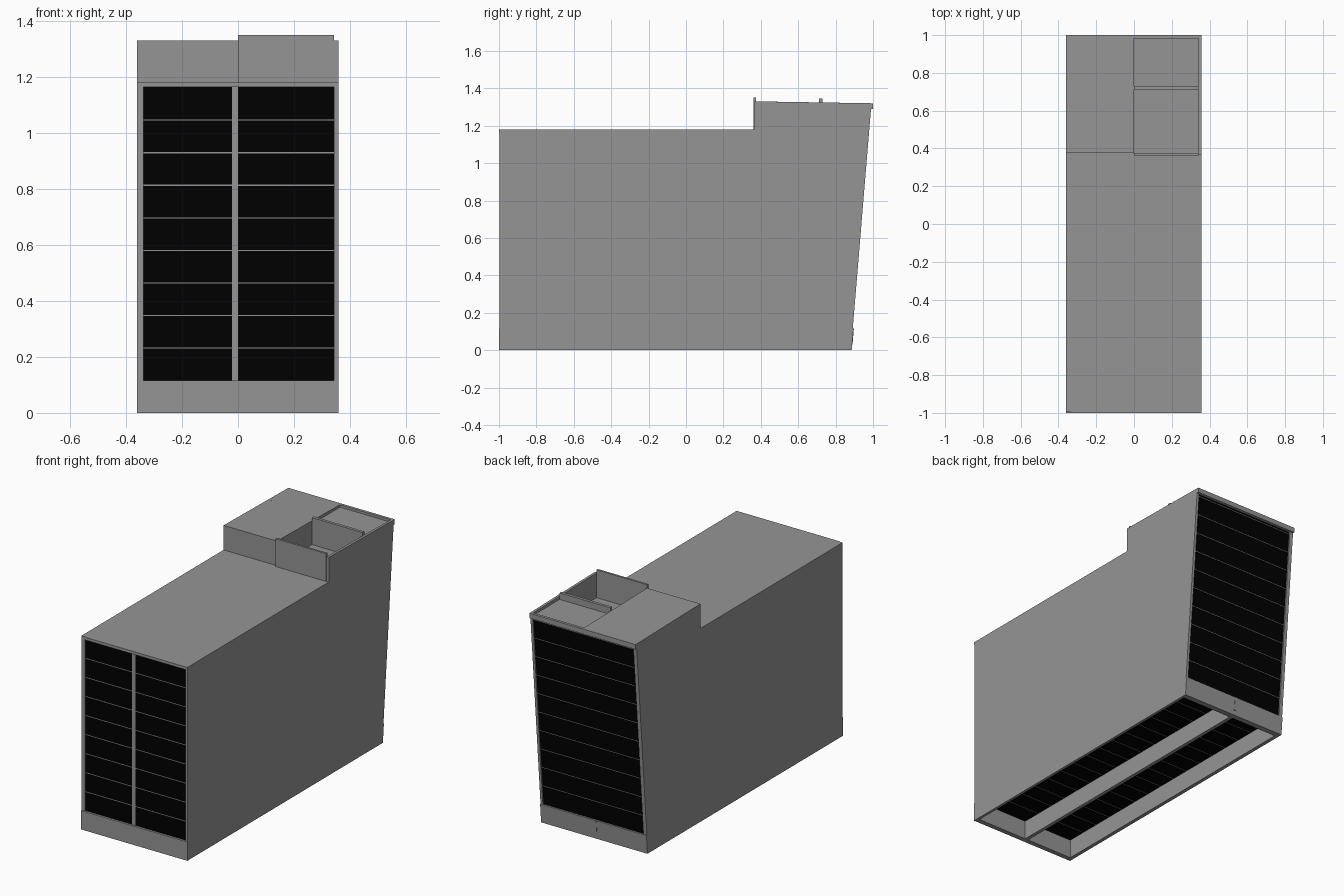
import bpy

if "Cube" in bpy.data.objects:
    bpy.data.objects.remove(bpy.data.objects["Cube"])


def material(name, v):
    m = bpy.data.materials.new(name)
    m.diffuse_color = (v, v, v, 1)
    m.use_nodes = True
    m.node_tree.nodes["Principled BSDF"].inputs["Base Color"].default_value = m.diffuse_color
    return m


black = material("dark_glass", 0.0)
grey = material("concrete", 0.3)


def prism(name, pts, x0, x1, mat=grey):
    """Extrude a (y, z) profile from x0 to x1."""
    n = len(pts)
    verts = [(x, y, z) for x in (x0, x1) for y, z in pts]
    faces = [tuple(range(n))[::-1], tuple(range(n, 2 * n))]
    faces += [(i, (i + 1) % n, n + (i + 1) % n, n + i) for i in range(n)]
    me = bpy.data.meshes.new(name)
    me.from_pydata(verts, [], faces)
    ob = bpy.data.objects.new(name, me)
    bpy.context.collection.objects.link(ob)
    bpy.context.view_layer.objects.active = ob
    bpy.ops.object.mode_set(mode='EDIT')
    bpy.ops.mesh.select_all(action='SELECT')
    bpy.ops.mesh.normals_make_consistent(inside=False)
    bpy.ops.object.mode_set(mode='OBJECT')
    me.materials.append(mat)
    return ob


def box(name, x0, x1, y0, y1, z0, z1, mat=grey):
    return prism(name, [(y0, z0), (y1, z0), (y1, z1), (y0, z1)], x0, x1, mat)


def back(z):
    """Depth of the leaning rear face at height z."""
    return 0.882 + z * 0.083


def rear(name, x0, x1, z0, z1, d0, d1, mat=grey):
    """Slab parallel to the leaning rear, between offsets d0 and d1."""
    return prism(name, [(back(z0) + d0, z0), (back(z0) + d1, z0),
                        (back(z1) + d1, z1), (back(z1) + d0, z1)], x0, x1, mat)


L, R = -0.36, 0.358
IL, IR = -0.337, 0.342
C0, C1 = -0.022, 0.0
BASE, ROOF, STEP = 0.115, 1.18, 0.365

# side walls with the stepped and leaning outline
def outline(step):
    return [(-0.996, 0), (back(0), 0), (back(1.32), 1.32),
            (step, 1.33), (step, ROOF), (-0.996, ROOF)]


prism("left_wall", outline(0.375), L, IL)
prism("right_wall", outline(STEP), IR, R)

# base plinth and central beam
box("front_plinth", L, R, -1.0, -0.97, 0, BASE)
rear("rear_plinth", L, R, 0, BASE, -0.03, 0.004)
box("centre_beam", C0, C1, -0.97, 0.86, 0, BASE)

# dark underside panels with cross joints
for side, x0, x1 in (("left", IL, C0), ("right", C1, IR)):
    box(side + "_floor", x0, x1, -0.985, 0.875, BASE, BASE + 0.01, black)
    for i in range(1, 16):
        y = -0.97 + i * 0.115
        box(side + "_floor_joint", x0, x1, y, y + 0.003, BASE - 0.001, BASE + 0.002)

# front glazing, pillar and storey lines
for side, x0, x1 in (("left", IL, C0), ("right", C1, IR)):
    box(side + "_front_glass", x0, x1, -0.987, -0.982, BASE, 1.163, black)
box("front_pillar", C0, C1, -0.989, -0.96, BASE, 1.163)
for i in range(1, 9):
    z = BASE + i * 0.1163
    box("front_storey_line", IL, IR, -0.988, -0.97, z - 0.002, z + 0.002)
box("front_roof_edge", IL, R, -1.0, -0.97, 1.163, ROOF)

# leaning rear glazing and storey lines
rear("rear_glass", IL, IR, BASE, 1.29, -0.012, -0.007, black)
for i in range(1, 11):
    z = BASE + i * 0.1163
    rear("rear_storey_line", IL, IR, z - 0.0015, z + 0.0015, -0.015, -0.006)
box("rear_roof_edge", L, R, 0.983, 1.0, 1.29, 1.32)
rear("rear_plinth_rib", -0.022, -0.004, 0.03, BASE, 0, 0.006)

# lower roof, continuing as the floor of the open well
box("lower_roof", L, R, -0.996, 0.73, ROOF - 0.015, ROOF)

# raised roof block on the left
prism("raised_block", [(0.375, ROOF - 0.01), (0.955, ROOF - 0.01),
                       (0.985, 1.32), (0.375, 1.33)], IL, 0.0)

# open well and shallow tray on the right
box("well_front_panel", 0.0, IR, 0.362, 0.375, ROOF, 1.35)
box("well_divider", 0.0, IR, 0.712, 0.73, ROOF, 1.345)
box("tray_floor", 0.0, IR, 0.73, 0.985, 1.29, 1.305)
